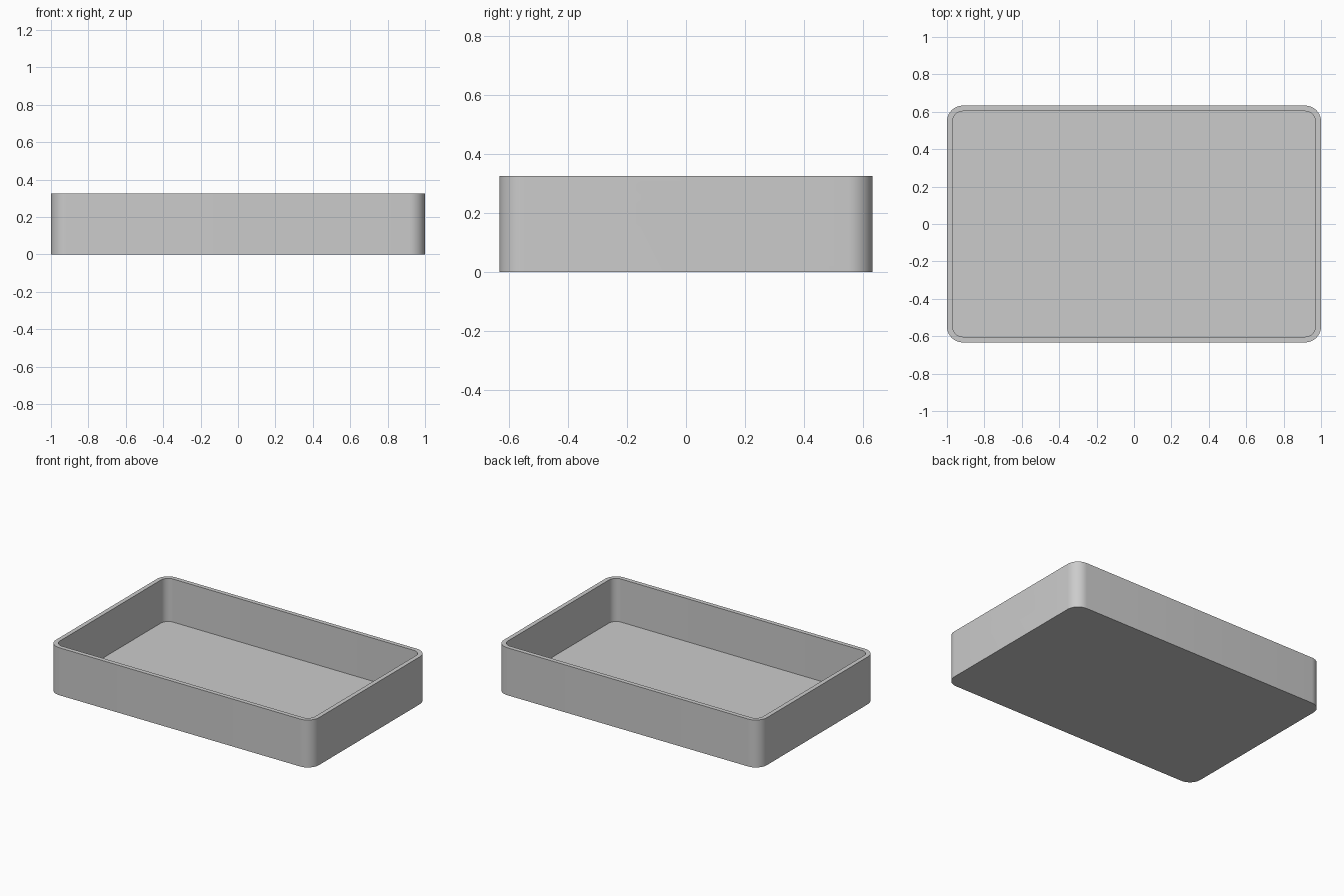
import bpy, bmesh
from math import sin, cos, pi
from mathutils import Matrix, Vector

if "Cube" in bpy.data.objects:
    bpy.data.objects.remove(bpy.data.objects["Cube"], do_unlink=True)

LENGTH, DEPTH, HEIGHT = 2.0, 1.266, 0.326
WALL, FLOOR, CORNER = 0.03, 0.03, 0.085
SLOT_LENGTH, SLOT_HEIGHT = 0.216, 0.052

grey = bpy.data.materials.new("light grey")
grey.use_nodes = True
grey.diffuse_color = (0.6, 0.6, 0.6, 1)
grey.node_tree.nodes["Principled BSDF"].inputs["Base Color"].default_value = (0.6, 0.6, 0.6, 1)


def rounded_prism(name, width, depth, radius, low, high, turn=Matrix(), steps=10):
    """Rounded rectangle in x and y, extruded from low to high, then turned."""
    bm = bmesh.new()
    ring = []
    for quarter, (sx, sy) in enumerate(((1, 1), (-1, 1), (-1, -1), (1, -1))):
        for i in range(steps + 1):
            a = (quarter + i / steps) * pi / 2
            ring.append(bm.verts.new((sx * (width / 2 - radius) + radius * cos(a),
                                      sy * (depth / 2 - radius) + radius * sin(a), low)))
    bmesh.ops.remove_doubles(bm, verts=ring, dist=1e-5)
    base = bm.faces.new([v for v in ring if v.is_valid])
    top = bmesh.ops.extrude_face_region(bm, geom=[base])["geom"]
    bmesh.ops.translate(bm, vec=Vector((0, 0, high - low)),
                        verts=[g for g in top if isinstance(g, bmesh.types.BMVert)])
    bm.transform(turn)
    bmesh.ops.recalc_face_normals(bm, faces=bm.faces)
    mesh = bpy.data.meshes.new(name)
    bm.to_mesh(mesh)
    bm.free()
    mesh.materials.append(grey)
    obj = bpy.data.objects.new(name, mesh)
    bpy.context.collection.objects.link(obj)
    return obj


# Solid tray block
tray = rounded_prism("tray", LENGTH, DEPTH, CORNER, 0, HEIGHT)

# Open cavity, and two pairs of hand slots cut through the end walls
cutters = [rounded_prism("cavity_cutter", LENGTH - 2 * WALL, DEPTH - 2 * WALL,
                         CORNER - WALL, FLOOR, HEIGHT + 0.1)]
for side in (-1, 1):
    for z in (0.204, 0.279):
        turn = Matrix.Translation((side * LENGTH / 2, 0, z)) @ Matrix.Rotation(pi / 2, 4, "Y")
        cutters.append(rounded_prism("slot_cutter", SLOT_HEIGHT, SLOT_LENGTH,
                                     SLOT_HEIGHT / 2, -0.1, 0.1, turn))

bpy.ops.object.select_all(action="DESELECT")
bpy.context.view_layer.objects.active = tray
tray.select_set(True)
for cutter in cutters:
    cut = tray.modifiers.new(cutter.name, "BOOLEAN")
    cut.operation, cut.solver, cut.object = "DIFFERENCE", "EXACT", cutter
    bpy.ops.object.modifier_apply(modifier=cut.name)
    bpy.data.objects.remove(cutter, do_unlink=True)

bpy.ops.object.shade_smooth_by_angle(angle=pi / 6)
